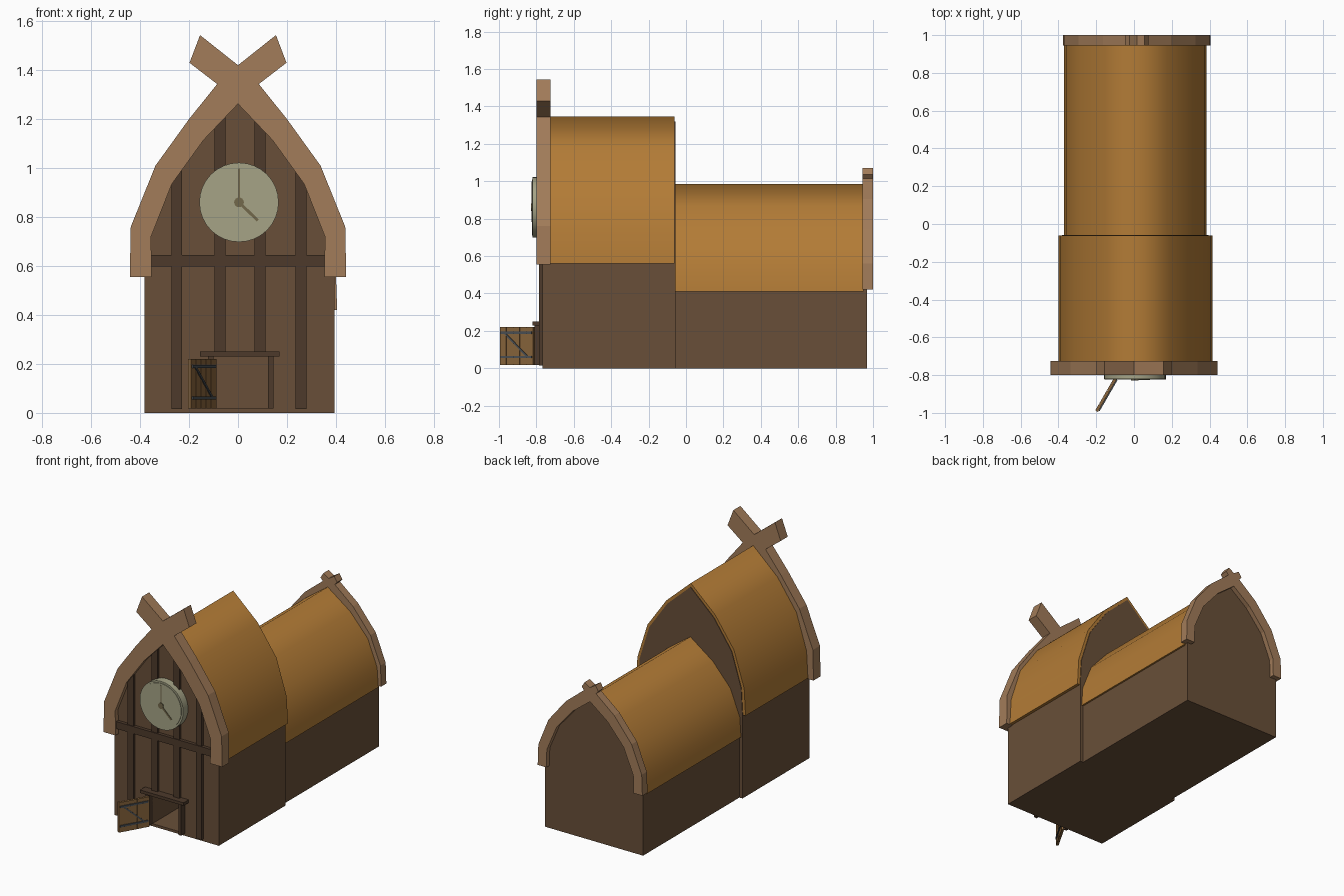
import bpy, bmesh, math
from mathutils import Vector, Matrix

if "Cube" in bpy.data.objects:
    bpy.data.objects.remove(bpy.data.objects["Cube"])


def mat(name, *c):
    m = bpy.data.materials.new(name)
    m.diffuse_color = (*c, 1)
    m.use_nodes = True
    m.node_tree.nodes["Principled BSDF"].inputs["Base Color"].default_value = m.diffuse_color
    return m


WALL = mat("wall_wood", .14, .078, .04)
DARK = mat("dark_timber", .075, .042, .024)
ROOF = mat("thatch", .45, .2, .037)
TRIM = mat("trim_wood", .36, .2, .1)
DIAL = mat("dial", .38, .37, .24)
HAND = mat("clock_hand", .17, .14, .07)
DOOR = mat("door_wood", .25, .13, .045)
IRON = mat("iron", .07, .08, .09)


def finish(name, bm, m, smooth=None):
    bmesh.ops.recalc_face_normals(bm, faces=bm.faces)
    me = bpy.data.meshes.new(name)
    bm.to_mesh(me)
    bm.free()
    me.materials.append(m)
    ob = bpy.data.objects.new(name, me)
    bpy.context.collection.objects.link(ob)
    if smooth:
        bpy.ops.object.select_all(action='DESELECT')
        bpy.context.view_layer.objects.active = ob
        ob.select_set(True)
        bpy.ops.object.shade_smooth_by_angle(angle=math.radians(smooth))
    return ob


def prism(name, pts, y0, y1, m, smooth=None):
    """Extrude an x-z outline from y0 to y1."""
    bm = bmesh.new()
    f = bm.faces.new([bm.verts.new((x, y0, z)) for x, z in pts])
    r = bmesh.ops.extrude_face_region(bm, geom=[f])
    vs = [v for v in r['geom'] if isinstance(v, bmesh.types.BMVert)]
    bmesh.ops.translate(bm, verts=vs, vec=(0, y1 - y0, 0))
    return finish(name, bm, m, smooth)


def box(name, x0, x1, y0, y1, z0, z1, m):
    return prism(name, [(x0, z0), (x1, z0), (x1, z1), (x0, z1)], y0, y1, m)


def mirrored(half, cx=0):
    """Close a right-half outline (bottom to top, last point on the axis)."""
    return [(cx + x, z) for x, z in half] + [(cx - x, z) for x, z in half[-2::-1]]


def disc(name, x, z, r, y0, y1, m, n=32):
    pts = [(x + r * math.cos(2 * math.pi * i / n), z + r * math.sin(2 * math.pi * i / n)) for i in range(n)]
    return prism(name, pts, y0, y1, m, 40)


# curved roof half profile: fraction of half width, fraction of height
CURVE = [(1, 0), (.975, .23), (.79, .535), (.445, .79), (0, 1)]


def arch(w, z0, z1):
    return [(w * a, z0 + (z1 - z0) * b) for a, b in CURVE]


# front hall: walls and gable, with roof over it
front = prism("front_hall", mirrored([(.388, 0), (.388, .56)] + arch(.388, .565, 1.32)[1:], .007),
              -.768, -.057, WALL)
prism("front_roof", mirrored(arch(.408, .56, 1.345), .007), -.74, -.061, ROOF, 87)

# doorway recess
cut = box("doorway_cutter", -.1, .125, -.9, -.4, .017, .235, WALL)
cut.hide_render = True
mod = front.modifiers.new("doorway", 'BOOLEAN')
mod.object = cut
mod.solver = 'EXACT'
bpy.context.view_layer.objects.active = front
bpy.ops.object.modifier_apply(modifier=mod.name)
bpy.data.objects.remove(cut)

# rear hall and roof
prism("rear_hall", mirrored([(.365, 0), (.365, .41)] + arch(.362, .415, .965)[1:], .007), -.06, .968, WALL)
prism("rear_roof", mirrored(arch(.377, .41, .985), .007), -.06, .95, ROOF, 87)


def barge(name, outer, inner, cx, y0, y1):
    """Crossed gable boards; both outlines run bottom to top and end on the axis."""
    left = [(cx - x, z) for x, z in outer]
    right = [(cx + x, z) for x, z in outer[-2::-1]]
    in_r = [(cx + x, z) for x, z in inner]
    in_l = [(cx - x, z) for x, z in inner[-2::-1]]
    prism(name, left + right + in_r + in_l, y0, y1, TRIM)


barge("front_gable_boards",
      [(.442, .555), (.438, .76), (.337, 1.01), (.2, 1.2), (.085, 1.343), (.198, 1.43), (.155, 1.543), (0, 1.42)],
      [(.353, .555), (.355, .72), (.27, .935), (.14, 1.115), (0, 1.262)], 0, -.80, -.725)
barge("rear_gable_boards",
      [(.39, .42), (.385, .56), (.31, .745), (.18, .905), (.045, 1.015), (.062, 1.035), (.04, 1.07), (0, 1.045)],
      [(.325, .42), (.322, .54), (.25, .71), (.13, .85), (0, .95)], .015, .945, 1.0)

# timber framing on the front
for i, (x, z0, z1) in enumerate([(-.25, .015, .99), (-.073, .25, 1.22), (.09, .25, 1.21), (.257, .015, .99)]):
    box(f"wall_post_{i + 1}", x - .022, x + .022, -.785, -.76, z0, z1, DARK)
box("cross_beam", -.36, .36, -.79, -.76, .597, .645, DARK)

# door frame
box("door_lintel", -.155, .17, -.822, -.76, .23, .25, DARK)
for side, x in (("left", -.111), ("right", .133)):
    box(f"door_post_{side}", x - .011, x + .011, -.81, -.76, .017, .232, DARK)

# open door, built along local +x then swung out around its hinge
HINGE = Matrix.Translation((-.095, -.812, 0)) @ Matrix.Rotation(math.atan2(-.182, -.105), 4, 'Z')
parts = []
L, N = .208, 5
for i in range(N):
    parts.append(box(f"door_plank_{i + 1}", i * L / N + .0015, (i + 1) * L / N - .0015, -.008, .008, .018, .22, DOOR))
parts.append(box("door_core", .002, L - .002, -.005, .005, .02, .218, DOOR))
for i, z in enumerate((.06, .19)):
    parts.append(box(f"door_strap_{i + 1}", .008, L - .01, .004, .014, z - .006, z + .006, IRON))
parts.append(prism("door_brace", [(.027, .06), (.041, .06), (.185, .19), (.171, .19)], .004, .013, IRON))
for p in parts:
    p.matrix_world = HINGE

# clock
CX, CZ = .004, .86
disc("clock_rim", CX, CZ, .162, -.82, -.76, DIAL)
disc("clock_face", CX, CZ, .15, -.824, -.81, DIAL)
disc("clock_hub", CX, CZ, .02, -.829, -.82, HAND, 16)
for name, ang, length, w in (("minute_hand", 0, .138, .004), ("hour_hand", 134, .107, .006)):
    a = math.radians(ang)
    d, s = Vector((math.sin(a), math.cos(a))), Vector((math.cos(a), -math.sin(a)))
    c = Vector((CX, CZ))
    prism(name, [tuple(p) for p in (c - s * w, c + s * w, c + d * length + s * w, c + d * length - s * w)],
          -.827, -.82, HAND)
